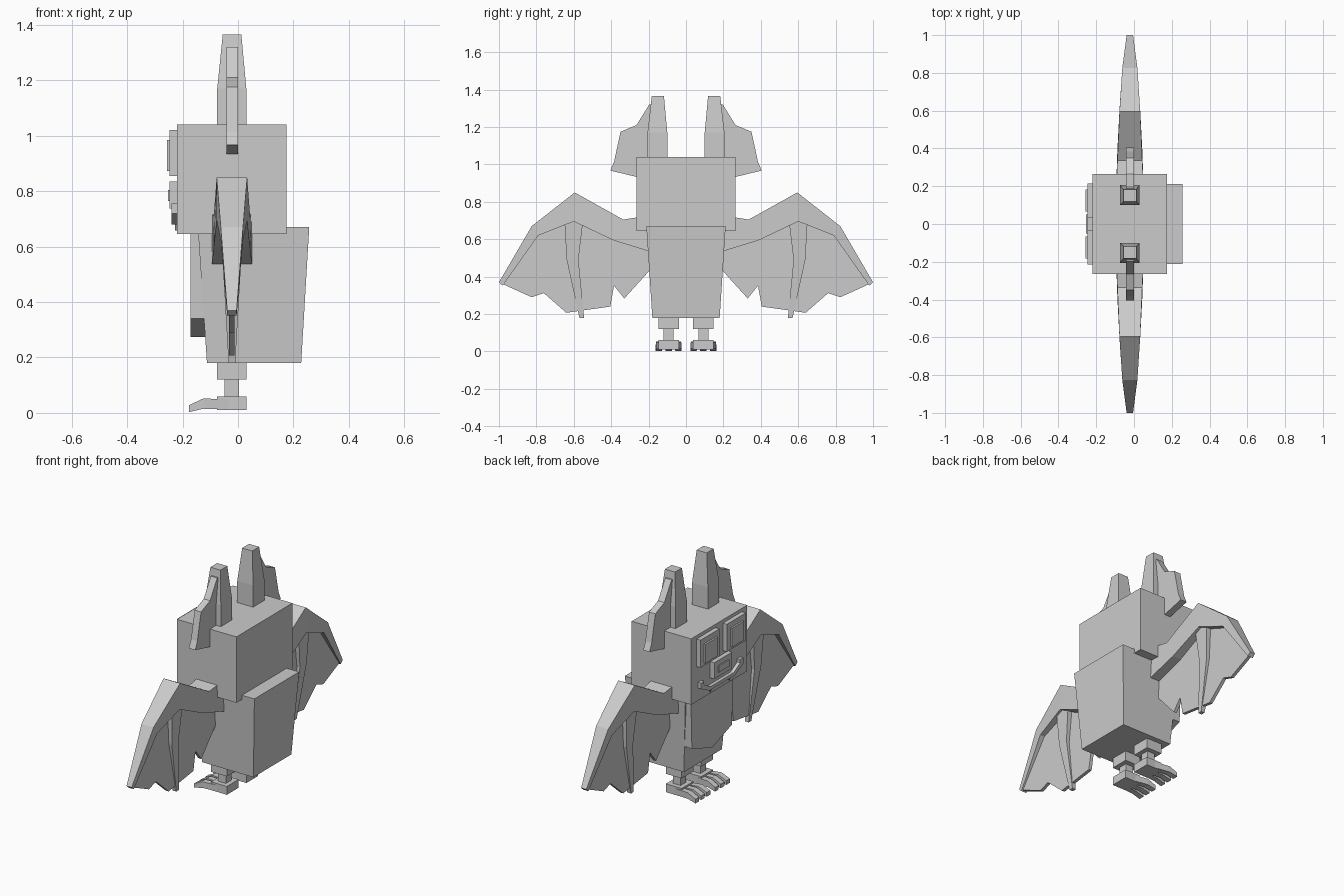
import bpy
import bmesh

cube = bpy.data.objects.get("Cube")
if cube:
    bpy.data.objects.remove(cube, do_unlink=True)

# Single colour
grey = bpy.data.materials.new("plain_grey")
grey.use_nodes = True
COLOUR = (0.6, 0.6, 0.6, 1)
grey.diffuse_color = COLOUR
grey.node_tree.nodes["Principled BSDF"].inputs["Base Color"].default_value = COLOUR

MID = -0.022  # x of the plane through ears, wings and legs


def loft(name, rings, mirror=False):
    """Skin a row of equal-length rings of points and cap both ends."""
    bm = bmesh.new()
    loops = [[bm.verts.new(p) for p in ring] for ring in rings]
    count = len(loops[0])
    for a, b in zip(loops, loops[1:]):
        for i in range(count):
            j = (i + 1) % count
            bm.faces.new((a[i], a[j], b[j], b[i]))
    bm.faces.new(loops[0][::-1])
    bm.faces.new(loops[-1])
    bmesh.ops.recalc_face_normals(bm, faces=bm.faces)
    mesh = bpy.data.meshes.new(name)
    bm.to_mesh(mesh)
    bm.free()
    mesh.materials.append(grey)
    obj = bpy.data.objects.new(name, mesh)
    bpy.context.collection.objects.link(obj)
    if mirror:
        mod = obj.modifiers.new("mirror", 'MIRROR')
        mod.use_axis = (False, True, False)
        mod.use_mirror_merge = False
    return obj


def rect(x0, x1, y0, y1, z):
    return [(x0, y0, z), (x1, y0, z), (x1, y1, z), (x0, y1, z)]


def box(name, x, y, z, mirror=False):
    return loft(name, [rect(*x, *y, h) for h in z], mirror)


def plate(name, x0, x1, outline, mirror=False):
    """Extrude a (y, z) outline along x."""
    return loft(name, [[(x, y, z) for y, z in outline] for x in (x0, x1)], mirror)


def limb(name, stations):
    """Tapered limb: each station is two (y, z) edges and a half thickness."""
    loft(name, [[(MID - h, *a), (MID + h, *a), (MID + h, *b), (MID - h, *b)]
                for a, b, h in stations], True)


# Head and tapering body
box("head", (-0.22, 0.175), (-0.265, 0.265), (0.645, 1.04))
loft("body", [rect(-0.112, 0.228, -0.18, 0.18, 0.18),
              rect(-0.145, 0.257, -0.212, 0.212, 0.67)])
plate("belly_patch", -0.172, -0.1,
      [(-0.2, 0.66), (-0.19, 0.34), (0, 0.273), (0.19, 0.34), (0.2, 0.66)])

# Ears with outer fins
loft("ear", [rect(-0.075, 0.03, 0.1, 0.206, 1.03),
             rect(-0.075, 0.03, 0.1, 0.206, 1.17),
             rect(-0.055, 0.012, 0.118, 0.183, 1.365)], True)
plate("ear_fin", -0.042, 0, [
    (0.18, 1.32), (0.197, 1.32), (0.265, 1.21), (0.35, 1.175),
    (0.385, 1.013), (0.405, 0.967), (0.25, 0.93), (0.18, 1.03)], True)

# Wings: thick arm, finger and thin membrane
limb("wing_arm", [
    ((0.18, 0.73), (0.18, 0.53), 0.073),
    ((0.335, 0.705), (0.39, 0.595), 0.066),
    ((0.595, 0.85), (0.6, 0.695), 0.055),
    ((0.825, 0.67), (0.79, 0.62), 0.04),
    ((1.0, 0.37), (0.98, 0.352), 0.017)])
limb("wing_finger", [
    ((0.55, 0.7), (0.65, 0.7), 0.04),
    ((0.575, 0.49), (0.638, 0.49), 0.03),
    ((0.545, 0.18), (0.57, 0.18), 0.012)])
plate("wing_membrane", MID - 0.01, MID + 0.01, [
    (0.17, 0.65), (0.39, 0.65), (0.6, 0.75), (0.8, 0.64), (0.99, 0.365),
    (0.825, 0.29), (0.76, 0.312), (0.64, 0.207), (0.405, 0.24),
    (0.385, 0.352), (0.33, 0.283), (0.17, 0.46)], True)

# Legs and feet
box("thigh", (-0.075, 0.03), (0.037, 0.148), (0.12, 0.18), True)
box("shin", (-0.048, 0.003), (0.067, 0.12), (0.055, 0.12), True)
box("foot", (-0.075, 0.03), (0.037, 0.148), (0.01, 0.06), True)
for side, label in ((-1, "inner"), (0, "middle"), (1, "outer")):
    rings = []
    for x, low, high, spread in ((-0.01, 0.012, 0.048, 0.035),
                                 (-0.125, 0.015, 0.052, 0.05),
                                 (-0.177, 0.003, 0.028, 0.053)):
        y = 0.093 + side * spread
        rings.append([(x, y - 0.017, low), (x, y + 0.017, low),
                      (x, y + 0.017, high), (x, y - 0.017, high)])
    loft(label + "_toe", rings, True)

# Face
box("eye", (-0.247, -0.21), (0.035, 0.215), (0.855, 1.02), True)
box("pupil", (-0.257, -0.24), (0.067, 0.183), (0.872, 0.985), True)
box("nose", (-0.247, -0.21), (-0.085, 0.085), (0.738, 0.835))
box("nose_tip", (-0.253, -0.24), (-0.05, 0.05), (0.765, 0.805))
smile = [(0, 0.7), (0.11, 0.7), (0.17, 0.735), (0.17, 0.755), (0.2, 0.755),
         (0.2, 0.72), (0.12, 0.68), (0, 0.68)]
plate("mouth", -0.24, -0.21, smile, True)
plate("fang", -0.228, -0.21, [(0.07, 0.69), (0.11, 0.69), (0.09, 0.658)], True)
